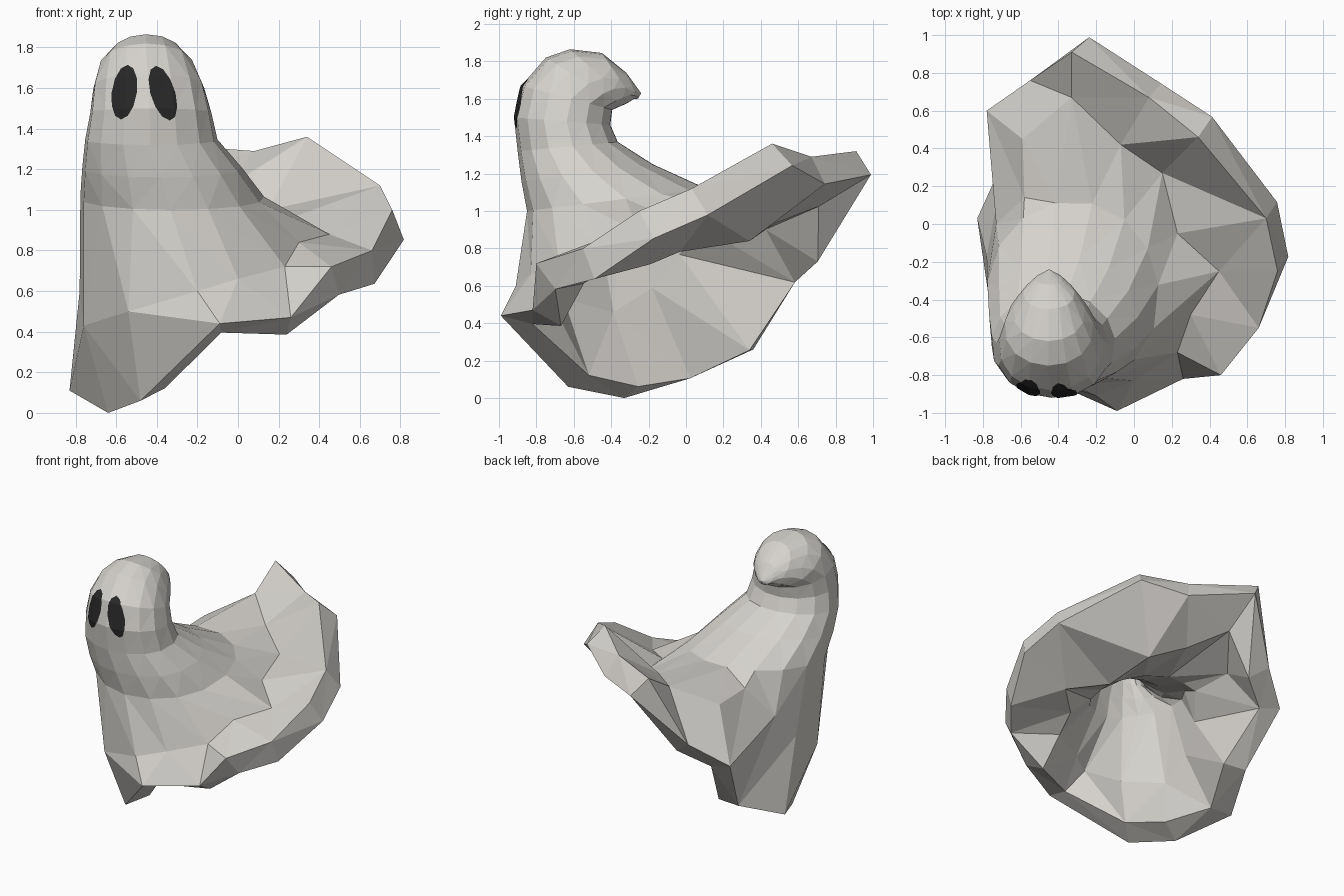
import bpy, bmesh, math
from mathutils import Vector

if "Cube" in bpy.data.objects:
    bpy.data.objects.remove(bpy.data.objects["Cube"])


def material(name, rgb):
    m = bpy.data.materials.new(name)
    m.diffuse_color = (*rgb, 1)
    m.use_nodes = True
    m.node_tree.nodes["Principled BSDF"].inputs["Base Color"].default_value = m.diffuse_color
    return m


def add_object(name, bm, mat):
    me = bpy.data.meshes.new(name)
    bm.to_mesh(me)
    me.materials.append(mat)
    ob = bpy.data.objects.new(name, me)
    bpy.context.collection.objects.link(ob)
    return ob


def bridge(bm, a, b):
    n = len(a)
    return [bm.faces.new((a[i], a[(i + 1) % n], b[(i + 1) % n], b[i])) for i in range(n)]


def fan(bm, ring, tip):
    n = len(ring)
    for i in range(n):
        bm.faces.new((ring[i], ring[(i + 1) % n], tip))


cloth = material("warm_white_cloth", (0.67, 0.65, 0.615))
black = material("eye_black", (0.02, 0.02, 0.02))

# wavy hem and the folds just above it, counter-clockwise from the low left corner
HEM = [(-.64, -.33, 0), (-.48, -.63, .06), (-.09, -.99, .44), (.26, -.82, .47),
       (.46, -.80, .72), (.66, -.55, .80), (.76, -.25, 1.0), (.70, .03, 1.12),
       (.34, .46, 1.36), (.08, .67, 1.29), (-.33, .91, 1.32), (-.55, .76, .83),
       (-.78, .60, .67), (-.68, .36, .26), (-.83, .03, .11)]
FOLD = [(-.76, -.45, .43), (-.54, -.79, .50), (-.20, -.91, .60), (.0, -.83, .66),
        (.23, -.68, .72), (.30, -.48, .84), (.45, -.25, .88), (.23, -.05, .95),
        (.15, .27, 1.0), (-.07, .42, 1.10), (-.33, .67, 1.17), (-.59, .45, 1.02),
        (-.58, .14, 1.02), (-.73, .0, .80), (-.78, -.17, .60)]
# oval sections up to the hooked tip: front y, front z, back y, back z, left x, right x
SECTIONS = [(-.85, 1.0, .12, 1.12, -.78, .13), (-.88, 1.16, -.17, 1.25, -.77, .02),
            (-.90, 1.32, -.36, 1.37, -.755, -.10), (-.92, 1.50, -.40, 1.46, -.73, -.13),
            (-.88, 1.67, -.39, 1.54, -.715, -.165), (-.75, 1.82, -.33, 1.565, -.685, -.215),
            (-.62, 1.865, -.30, 1.58, -.64, -.26), (-.45, 1.845, -.28, 1.595, -.585, -.315),
            (-.32, 1.74, -.255, 1.60, -.52, -.38)]
N = len(HEM)


def section(fy, fz, by, bz, xl, xr):
    pts = []
    for i in range(N):
        t = math.radians(197 + 360 * i / N)
        st = math.sin(t)
        if st < 0:                       # slightly flattened face
            st = -abs(st) ** .85
        s = (st + 1) / 2
        x = (xl + xr) / 2 + math.cos(t) * (xr - xl) / 2
        pts.append((x, fy + (by - fy) * s, fz + (bz - fz) * s))
    return pts


# outer sheet
bm = bmesh.new()
rings = [[bm.verts.new(p) for p in ring] for ring in [HEM, FOLD] + [section(*s) for s in SECTIONS]]
for lower, upper in zip(rings, rings[1:]):
    bridge(bm, lower, upper)
fan(bm, rings[-1], bm.verts.new((-.45, -.24, 1.63)))
bmesh.ops.triangulate(bm, faces=bm.faces[:])
bm.normal_update()
outer = bm.copy()

# inner lining, one cloth thickness inside, joined along the hem
lining = [[v.co - v.normal * .175 for v in r] for r in rings[:6]]
lining = [[bm.verts.new(p) for p in r] for r in lining]
for lower, upper in zip(lining, lining[1:]):
    bridge(bm, upper, lower)
fan(bm, lining[-1][::-1], bm.verts.new((-.44, -.65, 1.62)))
bridge(bm, lining[0], rings[0])
bmesh.ops.triangulate(bm, faces=bm.faces[:])
bm.normal_update()
add_object("sheet_body", bm, cloth)


# eyes: oval patches cut out of the face surface and lifted slightly
def eye(name, cx, cz, tilt):
    e = outer.copy()
    bmesh.ops.delete(e, geom=[f for f in e.faces if f.calc_center_median().y > -.55
                              or f.normal.y > 0], context='FACES')
    sides = 12
    for i in range(sides):
        a = 2 * math.pi * (i + .5) / sides
        # edge plane of the slanted oval
        nx, nz = math.cos(a) / .06, math.sin(a) / .13
        px, pz = math.cos(a) * .06, math.sin(a) * .13
        co = Vector((cx + px + tilt * pz, 0, cz + pz))
        no = Vector((nx, 0, nz - tilt * nx)).normalized()
        bmesh.ops.bisect_plane(e, geom=e.verts[:] + e.edges[:] + e.faces[:],
                               plane_co=co, plane_no=no, clear_outer=True)
    bmesh.ops.translate(e, verts=e.verts[:], vec=(0, -.006, 0))
    add_object(name, e, black)


eye("left_eye", -.56, 1.58, .12)
eye("right_eye", -.37, 1.575, -.25)
